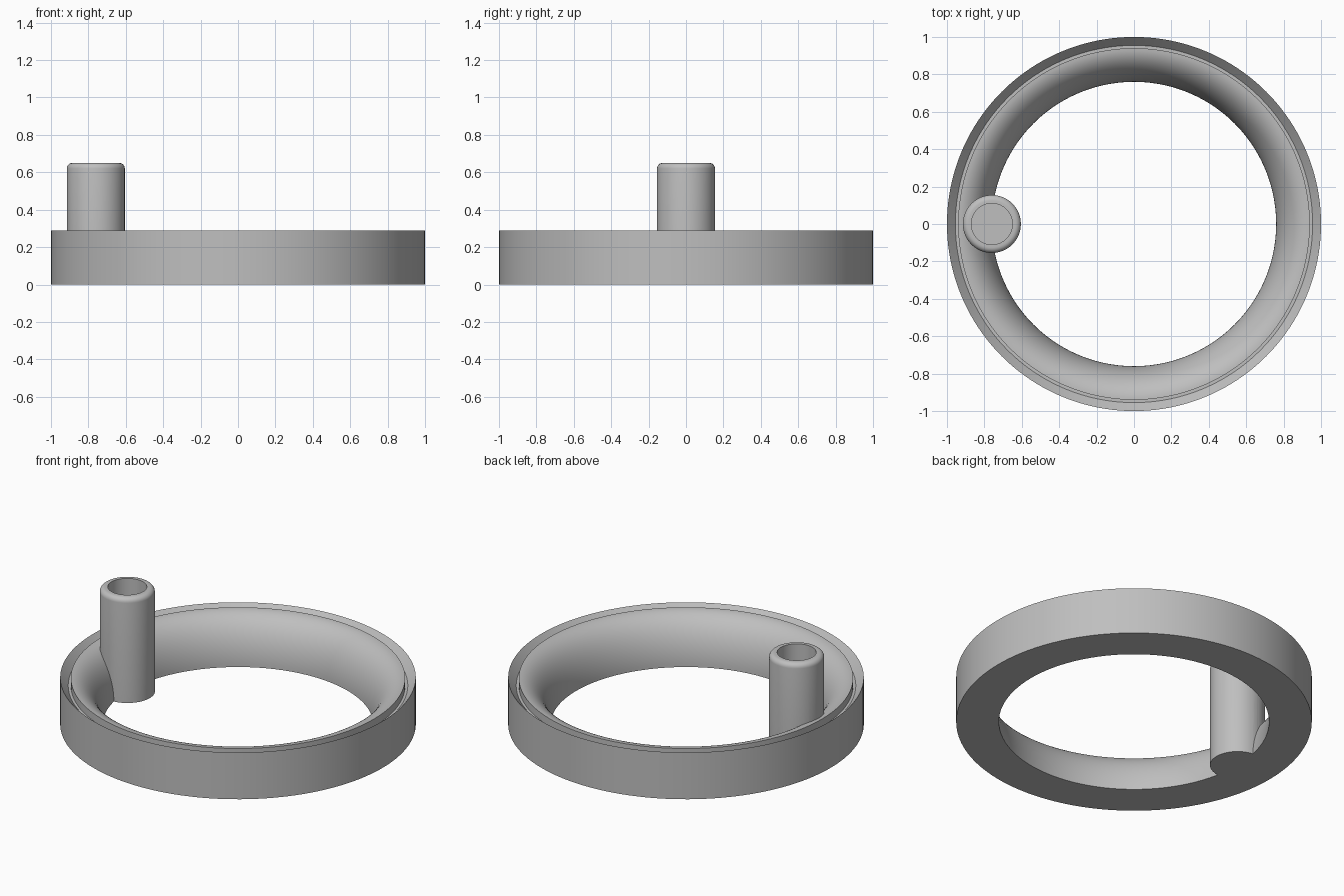
import bpy, bmesh, math
from mathutils import Matrix, Vector

cube = bpy.data.objects.get("Cube")
if cube:
    bpy.data.objects.remove(cube, do_unlink=True)

grey = bpy.data.materials.new("plain grey")
grey.use_nodes = True
colour = (0.52, 0.52, 0.52, 1)
grey.diffuse_color = colour
grey.node_tree.nodes["Principled BSDF"].inputs["Base Color"].default_value = colour


def lathe(name, profile, segments, closed):
    """Spin an (r, z) profile about z into a closed solid."""
    bm = bmesh.new()
    verts = [bm.verts.new((r, 0, z)) for r, z in profile]
    pairs = list(zip(verts, verts[1:]))
    if closed:
        pairs.append((verts[-1], verts[0]))
    edges = [bm.edges.new(p) for p in pairs]
    bmesh.ops.spin(bm, geom=verts + edges, cent=(0, 0, 0), axis=(0, 0, 1),
                   angle=math.tau, steps=segments, use_merge=True)
    bmesh.ops.remove_doubles(bm, verts=bm.verts, dist=1e-5)
    bmesh.ops.recalc_face_normals(bm, faces=bm.faces)
    mesh = bpy.data.meshes.new(name)
    bm.to_mesh(mesh)
    bm.free()
    mesh.materials.append(grey)
    obj = bpy.data.objects.new(name, mesh)
    bpy.context.collection.objects.link(obj)
    return obj


def arc(cr, cz, rr, rz, start, end, steps):
    """Points along an elliptical arc, angles in degrees."""
    angles = [math.radians(start + (end - start) * i / steps) for i in range(steps + 1)]
    return [(cr + rr * math.cos(a), cz + rz * math.sin(a)) for a in angles]


# Ring: flat base, domed inner wall, narrow groove, lip sloping inward
ring = lathe("ring", [(1, 0), (1, 0.29), (0.955, 0.24), (0.94, 0.24)]
             + arc(0.94, 0, 0.18, 0.287, 90, 180, 20), 160, True)

# Handle: upright post with a rounded rim and a blind bore
handle = lathe("handle", [(0, 0), (0.155, 0)]
               + arc(0.125, 0.62, 0.03, 0.03, 0, 90, 6)
               + [(0.11, 0.65), (0.11, 0.3), (0, 0.3)], 64, False)
handle.data.transform(Matrix.Translation(Vector((-0.76, 0, 0))))

# Fuse the post into the ring as one solid casting
fuse = ring.modifiers.new("fuse handle", "BOOLEAN")
fuse.operation = "UNION"
fuse.solver = "EXACT"
fuse.object = handle
bpy.ops.object.select_all(action="DESELECT")
ring.select_set(True)
bpy.context.view_layer.objects.active = ring
bpy.ops.object.modifier_apply(modifier=fuse.name)
bpy.data.objects.remove(handle, do_unlink=True)
ring.name = "ring_with_handle"
bpy.ops.object.shade_smooth_by_angle(angle=math.radians(30))
